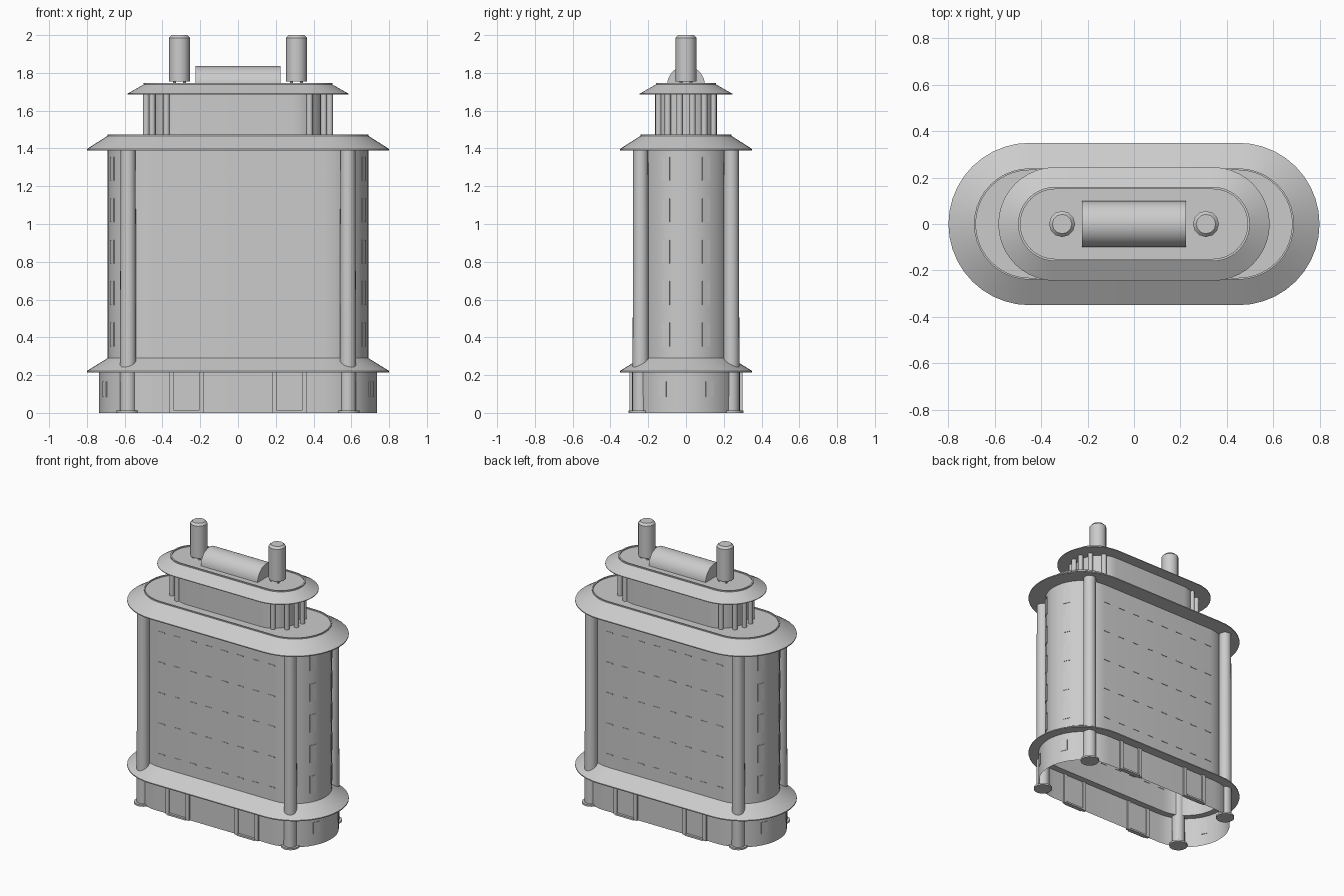
import bpy, bmesh, math
from mathutils import Matrix, Vector

cube = bpy.data.objects.get("Cube")
if cube:
    bpy.data.objects.remove(cube, do_unlink=True)

grey = bpy.data.materials.new("stone_grey")
grey.use_nodes = True
COLOUR = (0.6, 0.6, 0.6, 1)
grey.diffuse_color = COLOUR
grey.node_tree.nodes["Principled BSDF"].inputs["Base Color"].default_value = COLOUR


def finish(name, bm):
    """Turn a bmesh into a named, shaded object."""
    mesh = bpy.data.meshes.new(name)
    bm.to_mesh(mesh)
    bm.free()
    mesh.materials.append(grey)
    ob = bpy.data.objects.new(name, mesh)
    bpy.context.collection.objects.link(ob)
    bpy.ops.object.select_all(action='DESELECT')
    ob.select_set(True)
    bpy.context.view_layer.objects.active = ob
    bpy.ops.object.shade_smooth_by_angle(angle=math.radians(32))
    return ob


def stadium(name, half, profile, cap=False, segs=20):
    """Sweep a (radius, height) profile around a round-ended rectangle."""
    bm = bmesh.new()
    rings = []
    for r, z in profile:
        ring = []
        for side in (1, -1):
            for i in range(segs + 1):
                a = math.pi * (i / segs - 0.5)
                ring.append(bm.verts.new((side * (half + r * math.cos(a)),
                                          side * r * math.sin(a), z)))
        rings.append(ring)
    n = len(rings[0])
    for lo, hi in zip(rings, rings[1:]):
        for i in range(n):
            j = (i + 1) % n
            bm.faces.new((lo[i], lo[j], hi[j], hi[i]))
    if cap:
        bm.faces.new(rings[-1])
    return finish(name, bm)


def box(bm, centre, size, turn=0):
    m = (Matrix.Translation(centre) @ Matrix.Rotation(turn, 4, 'Z')
         @ Matrix.Diagonal((*size, 1)))
    bmesh.ops.create_cube(bm, size=1, matrix=m)


def rod(bm, x, y, z0, z1, r0, r1=None, segs=20):
    bmesh.ops.create_cone(bm, cap_ends=True, segments=segs, radius1=r0,
                          radius2=r0 if r1 is None else r1, depth=z1 - z0,
                          matrix=Matrix.Translation((x, y, (z0 + z1) / 2)))


SIDES = (-1, 1)
LONG, SHORT = 0.45, 0.34

# Hollow ground floor, main block and the two flared roofs
stadium("ground_floor_wall", LONG, [(0.285, 0), (0.285, 0.215)])
stadium("lower_canopy", LONG, [(0.24, 0.215), (0.35, 0.215), (0.35, 0.222), (0.24, 0.29)])
stadium("main_wall", LONG, [(0.24, 0.215), (0.24, 1.39)])
stadium("main_roof", LONG, [(0.24, 1.39), (0.35, 1.39), (0.35, 1.397), (0.24, 1.467),
                            (0.24, 1.475), (0.232, 1.475), (0.232, 1.467)], cap=True)
stadium("upper_wall", 0.29, [(0.165, 1.467), (0.165, 1.69)])
stadium("upper_roof", SHORT, [(0.12, 1.685), (0.245, 1.685), (0.245, 1.69), (0.16, 1.738),
                              (0.16, 1.746), (0.15, 1.746), (0.15, 1.738)], cap=True)

# Four tall corner columns with round feet
bm = bmesh.new()
for sx in SIDES:
    for sy in SIDES:
        rod(bm, sx * 0.582, sy * 0.24, 0, 1.395, 0.043, 0.04)
        rod(bm, sx * 0.582, sy * 0.24, 0, 0.012, 0.06)
finish("corner_columns", bm)

# Slim colonnade around both ends of the upper storey
bm = bmesh.new()
for sx in SIDES:
    for deg in (-75, -40, -13, 13, 40, 75):
        a = math.radians(deg)
        rod(bm, sx * (SHORT + 0.15 * math.cos(a)), 0.15 * math.sin(a),
            1.465, 1.69, 0.017, segs=12)
finish("upper_columns", bm)

# Doorways: two posts, a panel and a step for each
posts, doors, steps = bmesh.new(), bmesh.new(), bmesh.new()
for sx in SIDES:
    for sy in SIDES:
        for edge in (-0.079, 0.079):
            box(posts, (sx * 0.273 + edge, sy * 0.288, 0.1075), (0.026, 0.02, 0.215))
        box(doors, (sx * 0.273, sy * 0.285, 0.105), (0.132, 0.006, 0.2))
        box(steps, (sx * 0.273, sy * 0.29, 0.006), (0.14, 0.03, 0.012))
finish("door_posts", posts)
finish("door_panels", doors)
finish("door_steps", steps)

# Rows of window ledges on the flat walls, tall windows on the rounded ends
ledges, windows = bmesh.new(), bmesh.new()
for floor in range(5):
    z = 0.385 + floor * 0.2185
    for sy in SIDES:
        for col in range(8):
            box(ledges, (-0.435 + col * 0.1243, sy * 0.24, z), (0.05, 0.006, 0.006))


def end_windows(radius, z, width, height):
    for sx in SIDES:
        for sy in SIDES:
            a = math.radians(26)
            x, y = LONG + radius * math.cos(a), radius * math.sin(a)
            box(windows, (sx * x, sy * y, z), (0.007, width, height), sx * sy * a)


for floor in range(5):
    end_windows(0.239, 0.415 + floor * 0.2195, 0.045, 0.125)
end_windows(0.284, 0.125, 0.045, 0.08)
finish("window_ledges", ledges)
finish("end_windows", windows)

# Barrel vault lying on top of the upper roof
bm = bmesh.new()
arc = [(0.1 * math.cos(math.pi * i / 20), 1.736 + 0.1 * math.sin(math.pi * i / 20))
       for i in range(21)]
face = bm.faces.new([bm.verts.new((-0.225, y, z)) for y, z in arc])
grown = bmesh.ops.extrude_face_region(bm, geom=[face], use_keep_orig=True)
bmesh.ops.translate(bm, vec=Vector((0.45, 0, 0)),
                    verts=[g for g in grown["geom"] if isinstance(g, bmesh.types.BMVert)])
bmesh.ops.recalc_face_normals(bm, faces=bm.faces)
finish("barrel_vault", bm)

# Two chimneys with rounded tops on small feet
for sx, side in ((1, "left"), (-1, "right")):
    bm = bmesh.new()
    x = sx * 0.31
    rod(bm, x, 0, 1.755, 1.985, 0.056, segs=12)
    rod(bm, x, 0, 1.985, 2.0, 0.056, 0.042, segs=12)
    for k in range(4):
        a = math.pi * (k / 2 + 0.25)
        rod(bm, x + 0.038 * math.cos(a), 0.038 * math.sin(a), 1.735, 1.758, 0.008, segs=8)
    finish(side + "_chimney", bm)
